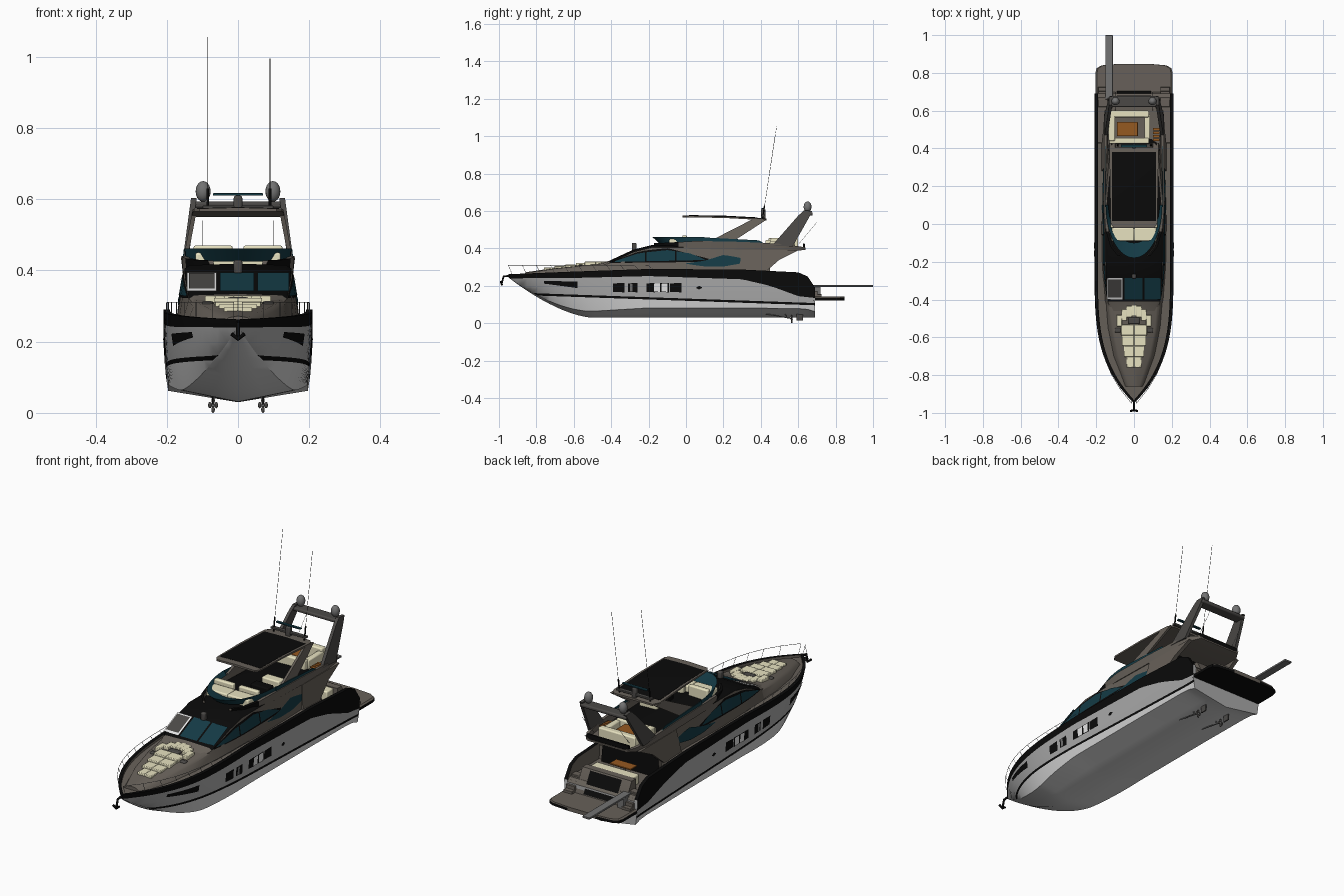
import bpy, bmesh, math
from mathutils import Vector

cube = bpy.data.objects.get("Cube")
if cube:
    bpy.data.objects.remove(cube, do_unlink=True)


def material(name, r, g, b):
    m = bpy.data.materials.new(name)
    m.use_nodes = True
    m.diffuse_color = (r, g, b, 1)
    m.node_tree.nodes["Principled BSDF"].inputs["Base Color"].default_value = (r, g, b, 1)
    return m


SILVER = material("silver hull", .4, .4, .4)
PALE = material("pale hull bottom", .65, .65, .65)
BLACK = material("gloss black", .003, .003, .003)
TAUPE = material("taupe deck", .135, .118, .1)
TEAL = material("teal glass", .007, .043, .06)
CREAM = material("cream cushion", .8, .76, .53)
WOOD = material("wood", .3, .1, .015)
WHITE = material("white pane", .9, .9, .9)
GREY = material("grey metal", .17, .17, .17)
DARK = material("dark grey arch", .07, .066, .062)


def interp(pts, y):
    for (a, u), (b, v) in zip(pts, pts[1:]):
        if y <= b:
            return u + (v - u) * max(0, y - a) / (b - a)
    return pts[-1][1]


def build(name, verts, faces, mats, idx=None, fix=True):
    me = bpy.data.meshes.new(name)
    me.from_pydata(verts, [], faces)
    for m in mats:
        me.materials.append(m)
    if idx:
        me.polygons.foreach_set("material_index", idx)
    if fix:
        bm = bmesh.new()
        bm.from_mesh(me)
        bmesh.ops.remove_doubles(bm, verts=bm.verts, dist=.0003)
        bmesh.ops.recalc_face_normals(bm, faces=bm.faces)
        bm.to_mesh(me)
        bm.free()
    ob = bpy.data.objects.new(name, me)
    bpy.context.collection.objects.link(ob)
    return ob


def loft(name, halves, mats, rule=lambda i, j: 0, cap=0):
    """Skin half sections that start and end on the centre line, mirrored in x."""
    n = len(halves[0]) - 1
    k = 2 * n
    verts = []
    for h in halves:
        verts += h + [(-x, y, z) for x, y, z in h[n - 1:0:-1]]
    faces, idx = [], []
    for i in range(len(halves) - 1):
        for j in range(k):
            a, b = i * k + j, i * k + (j + 1) % k
            faces.append((a, b, b + k, a + k))
            idx.append(rule(i, j if j < n else k - 1 - j))
    faces += [tuple(range(k)), tuple(range(len(verts) - k, len(verts)))]
    return build(name, verts, faces, mats, idx + [cap, cap])


def box(name, x0, x1, y0, y1, z0, z1, mat, bevel=.006):
    v = [(x, y, z) for x in (x0, x1) for y in (y0, y1) for z in (z0, z1)]
    f = [(0, 1, 3, 2), (4, 6, 7, 5), (0, 4, 5, 1), (2, 3, 7, 6), (0, 2, 6, 4), (1, 5, 7, 3)]
    ob = build(name, v, f, [mat])
    if bevel:
        mod = ob.modifiers.new("bevel", "BEVEL")
        mod.width, mod.segments = bevel, 2


def prism(name, pts, xb, xt, thick, mat):
    """Side profile in y and z, made on both sides, leaning from xb to xt."""
    lo, hi = min(p[1] for p in pts), max(p[1] for p in pts)
    n = len(pts)
    for side, s in (("left", 1), ("right", -1)):
        v = [(s * (xb + (xt - xb) * (z - lo) / (hi - lo) - d), y, z) for d in (0, thick) for y, z in pts]
        f = [tuple(range(n)), tuple(range(n, 2 * n))]
        f += [(i, (i + 1) % n, n + (i + 1) % n, n + i) for i in range(n)]
        build(side + "_" + name, v, f, [mat])


def skin_plate(name, low, high, width, mat, off=.003, n=12, rows=3):
    """Thin pane that follows a side surface between two curves, on both sides."""
    y0, y1 = low[0][0], low[-1][0]
    for side, s in (("left", 1), ("right", -1)):
        v, f = [], []
        for i in range(n + 1):
            y = y0 + (y1 - y0) * i / n
            for r in range(rows + 1):
                z = interp(low, y) + (interp(high, y) - interp(low, y)) * r / rows
                v.append((s * (width(y, z) + off), y, z))
        for i in range(n):
            for r in range(rows):
                a = i * (rows + 1) + r
                q = (a, a + rows + 1, a + rows + 2, a + 1)
                f.append(q if s > 0 else q[::-1])
        build(side + "_" + name, v, f, [mat], fix=False)


def tube(name, paths, r, mat):
    cu = bpy.data.curves.new(name, "CURVE")
    cu.dimensions, cu.bevel_depth, cu.bevel_resolution = "3D", r, 1
    for path in paths:
        sp = cu.splines.new("POLY")
        sp.points.add(len(path) - 1)
        for p, c in zip(sp.points, path):
            p.co = (*c, 1)
    cu.materials.append(mat)
    bpy.context.collection.objects.link(bpy.data.objects.new(name, cu))


def ball(name, loc, sx, sz, mat):
    me = bpy.data.meshes.new(name)
    bm = bmesh.new()
    bmesh.ops.create_uvsphere(bm, u_segments=16, v_segments=10, radius=1)
    for v in bm.verts:
        v.co = Vector((v.co.x * sx, v.co.y * sx, v.co.z * sz)) + Vector(loc)
    bm.to_mesh(me)
    bm.free()
    me.materials.append(mat)
    bpy.context.collection.objects.link(bpy.data.objects.new(name, me))


# Hull shape rules: beam, keel, chine, gunwale and black band
SHEER = [(-.95, .262), (-.6, .276), (-.2, .29), (.3, .287), (.6, .272), (.65, .25), (.69, .19)]
BAND = [(-.95, .24), (-.6, .242), (-.2, .252), (.3, .235), (.45, .2), (.6, .145), (.69, .135)]
fore = lambda y: max(0, (-.2 - y) / .75)
beam = lambda y: .209 * (1 - fore(y) ** 3.6)
keel = lambda y: .03 + .215 * max(0, (-.5 - y) / .45) ** 1.6
chine = lambda y: .2 - .16 * fore(y)


def hull_w(y, z):
    k, c = keel(y), chine(y)
    u = max(0, min(1, (z - k) / (interp(SHEER, y) - k)))
    return beam(y) * min(u / c, 1) * max(u, c) ** (.04 + .26 * fore(y) ** 1.5)


def hull_section(y):
    k, t, stripe = keel(y), interp(SHEER, y), .12 - .035 * y
    band, c = interp(BAND, y), chine(y) * (t - k)
    half, z = [], k
    for h in (k, k + c / 2, k + c, stripe, stripe + .012, (stripe + band) / 2, band, t):
        z = max(z, h)
        half.append((hull_w(y, z), y, z))
    deck = t - .012 if y < .43 else min(.2, t - .01)
    w = max(0, beam(y) - .018)
    return half + [(w, y, t), (w, y, deck), (0, y, deck)]


steps = [-.95, -.94, -.925] + [-.91 + .03 * i for i in range(45)] + [.429, .431, .48, .52, .56, .6, .625, .65, .67, .69]
loft("hull", [hull_section(y) for y in steps], [SILVER, BLACK, TAUPE, PALE],
     lambda i, j: 2 if j > 7 else 1 if j in (3, 6, 7) else 3 if j < 3 else 0)

# Hull windows
skin_plate("bow_window", [(-.76, .212), (-.58, .188)], [(-.76, .227), (-.58, .222)], hull_w, BLACK)
for i, (a, b) in enumerate([(-.39, -.33), (-.31, -.26), (-.21, -.165), (-.165, -.09), (-.085, -.025)]):
    skin_plate(f"hull_window_{i}", [(a, .168), (b, .165)], [(a, .213), (b, .215)], hull_w, BLACK)
for i, (a, b) in enumerate([(-.172, -.14), (-.13, -.098)]):
    skin_plate(f"bright_pane_{i}", [(a, .169), (b, .168)], [(a, .211), (b, .212)], hull_w, WHITE, .005)
skin_plate("pale_pane", [(-.3, .17), (-.285, .17)], [(-.3, .21), (-.285, .21)], hull_w, GREY, .005)
skin_plate("porthole", [(.055, .188), (.07, .18), (.085, .188)], [(.055, .192), (.07, .2), (.085, .192)], hull_w, BLACK)


def body(rows):
    """Half sections with bevelled shoulders from y, base width, top width, base z, top z."""
    return [[(0, y, a), (wb, y, a), (wt, y, b - .01), (wt - .015, y, b), (0, y, b + .004)] for y, wb, wt, a, b in rows]


# Foredeck trunk with sunpad and curved sofa
loft("foredeck_trunk", body([(-.86, .05, .04, .25, .268), (-.7, .11, .095, .255, .292),
                             (-.55, .14, .125, .26, .308), (-.38, .155, .14, .26, .325)]), [TAUPE])
for i, (y, w) in enumerate([(-.76, .04), (-.703, .054), (-.646, .064), (-.589, .068)]):
    z = .284 + .15 * (y + .755)
    for s in (-1, 1):
        box(f"sunpad_{i}_{s}", min(0, s * w), max(0, s * w), y, y + .057, z - .015, z + .014, CREAM, .003)
for i in range(-3, 4):
    x, y = .026 * i, -.458 - .006 * i * i
    box(f"foredeck_sofa_{i + 3}", x - .0145, x + .0145, y - .03, y + .03, .29, .329, CREAM, .003)
box("foredeck_table", -.03, .03, -.53, -.495, .29, .325, DARK)
for s in (-1, 1):
    box(f"foredeck_locker_{s}", s * .085 - .016, s * .085 + .016, -.575, -.55, .29, .314, DARK)

# Cabin with sloping windscreen
CABIN = [(-.47, .135, .12, .26, .315), (-.41, .155, .138, .26, .33), (-.28, .166, .148, .26, .39),
         (-.18, .172, .15, .26, .415), (0, .174, .15, .26, .415), (.3, .172, .15, .2, .405), (.45, .166, .15, .2, .395)]
loft("cabin", body(CABIN), [TAUPE, BLACK], lambda i, j: 1 if j >= 2 and i else 0, cap=1)


def cabin_w(y, z):
    col = lambda c: interp([(r[0], r[c]) for r in CABIN], y)
    t = (z - col(3)) / (col(4) - .01 - col(3))
    return col(1) + (col(2) - col(1)) * min(t, 1)


def screen_pane(name, x0, x1, y0, y1, lift, mat):
    z = lambda y: .342 + (y + .4) * .46 + lift
    build(name, [(x0, y0, z(y0)), (x1, y0, z(y0)), (x1, y1, z(y1)), (x0, y1, z(y1))], [(0, 1, 2, 3)], [mat], fix=False)


screen_pane("centre_windscreen", -.05, .045, -.4, -.285, 0, TEAL)
screen_pane("left_windscreen", .055, .143, -.4, -.285, 0, TEAL)
screen_pane("open_hatch_frame", -.143, -.06, -.4, -.285, 0, WHITE)
screen_pane("open_hatch", -.137, -.066, -.39, -.295, .003, DARK)
skin_plate("window_surround", [(-.4, .322), (.12, .328)], [(-.4, .328), (-.25, .385), (-.1, .402), (.12, .345)], cabin_w, BLACK, .002)
skin_plate("front_side_window", [(-.38, .328), (.1, .338)], [(-.38, .332), (-.25, .375), (-.1, .391), (.03, .372), (.1, .341)], cabin_w, TEAL, .004)
skin_plate("aft_side_window", [(0, .318), (.1, .303), (.2, .303), (.34, .328)],
           [(0, .32), (.1, .334), (.2, .365), (.28, .352), (.34, .331)], cabin_w, TEAL, .004)
for i, y in enumerate((-.22, -.06)):
    skin_plate(f"window_pillar_{i}", [(y, .33), (y + .008, .33)], [(y, .385), (y + .008, .385)], cabin_w, BLACK, .006, 1)
prism("cabin_wing", [(.28, .27), (.42, .27), (.5, .34), (.6, .39), (.3, .392)], .172, .156, .02, TAUPE)
box("searchlight", -.012, .012, -.29, -.265, .39, .43, DARK)

# Flybridge tub
FLY = [(-.17, .07, .085, .4, .428), (-.12, .115, .125, .4, .43), (-.04, .145, .148, .4, .434), (.06, .155, .158, .397, .44),
       (.3, .155, .16, .392, .435), (.5, .152, .158, .387, .425), (.6, .14, .145, .388, .412), (.64, .115, .12, .393, .405)]
loft("flybridge", [[(0, y, a), (wb, y, a), (wt, y, b), (wt - .015, y, b), (wt - .02, y, a + .008), (0, y, a + .008)]
                   for y, wb, wt, a, b in FLY], [TAUPE, BLACK], lambda i, j: 1 if i < 2 and j < 3 else 0)

# Flybridge windscreen curving round the front, with low side glass behind
screen, quads = [], []
for i in range(21):
    t = math.pi * (i / 20 - .5)
    s, c = math.sin(t), math.cos(t)
    screen += [(.148 * s, .1 - .24 * c, .425), (.15 * s, .1 - .28 * c, .461), (.135 * s, .1 - .2 * c, .44)]
    if i:
        quads += [(3 * i - 3 + r, 3 * i + r, 3 * i + 1 + r, 3 * i - 2 + r) for r in (0, 1)]
build("flybridge_windscreen", screen, quads, [TEAL], fix=False)
prism("side_glass", [(.09, .435), (.42, .425), (.39, .443), (.09, .459)], .155, .153, .003, TEAL)

# Flybridge furniture
for s in (-1, 1):
    box(f"front_lounge_{s}", s * .06 - .06, s * .06 + .06, -.09, -.02, .4, .45, CREAM)
    box(f"front_backrest_{s}", s * .07 - .055, s * .07 + .055, -.02, .005, .4, .47, CREAM)
box("helm_console", .02, .12, .07, .12, .4, .45, BLACK)
box("helm_seat", .02, .12, .16, .21, .4, .45, CREAM)
box("aft_lounge_back", -.13, .08, .565, .6, .39, .455, CREAM)
box("aft_lounge_front", -.13, .08, .425, .455, .39, .445, CREAM)
box("aft_lounge_side", -.135, -.1, .44, .59, .39, .455, CREAM)
box("aft_lounge_end", .055, .085, .45, .58, .39, .44, CREAM)
box("flybridge_table", -.09, .02, .465, .54, .43, .438, WOOD, .002)
box("table_leg", -.045, -.025, .49, .51, .39, .43, GREY, 0)
for i in range(4):
    box(f"stair_tread_{i}", .1, .135, .44 + .018 * i, .453 + .018 * i, .41, .415, WOOD, 0)

# Hardtop on swept supports
prism("hardtop_support", [(.1, .425), (.24, .43), (.43, .553), (.36, .558)], .155, .13, .012, TAUPE)
loft("hardtop", [[(0, y, z), (w, y, z), (w, y, z + .008), (0, y, z + .011)] for y, w, z in
                 ((-.02, .108, .566), (0, .123, .566), (.2, .127, .563), (.4, .13, .552), (.43, .11, .55))], [TAUPE])
loft("sunroof_panel", [[(0, y, z), (.116, y, z), (.116, y, z + .004), (0, y, z + .007)] for y, z in
                       ((.015, .571), (.2, .5685), (.38, .559))], [BLACK])

# Radar arch, domes, scanner and aerials
prism("arch_leg", [(.46, .415), (.57, .41), (.655, .56), (.675, .6), (.63, .603), (.6, .575)], .158, .132, .016, DARK)
box("arch_crossbar", -.132, .132, .62, .677, .575, .593, DARK)
box("flybridge_aft_rail", -.12, .12, .625, .635, .4, .425, BLACK, .002)
for s in (-1, 1):
    ball(f"satellite_dome_{s}", (s * .098, .65, .622), .021, .029, GREY)
    tube(f"flag_staff_{s}", [[(s * .1, .6, .42), (s * .1, .7, .54)]], .0008, GREY)
box("scanner_mast", -.012, .012, .4, .425, .55, .61, DARK)
box("radar_scanner", -.07, .07, .405, .42, .61, .617, TEAL, .002)
box("aerial_bar", -.1, .1, .405, .425, .572, .582, DARK, .002)
tube("aerials", [[(-.085, .41, .56), (-.085, .485, 1.055)], [(.09, .41, .56), (.09, .475, .995)]], .0009, BLACK)
tube("aerial_bases", [[(x, .41, .56), (x, .42, .63)] for x in (-.085, .09)], .004, BLACK)

# Cockpit, stern block with garage door, steps, platform and gangway
box("cockpit_sofa", -.12, .12, .55, .605, .2, .25, CREAM)
box("cockpit_table", -.06, .06, .48, .535, .245, .252, WOOD, .002)
box("cockpit_pedestal", -.01, .01, .5, .52, .2, .245, GREY, 0)
loft("stern_block", [[(0, y, .135), (.14, y, .135), (.14, y, z), (0, y, z)] for y, z in ((.605, .252), (.64, .252), (.7, .142))], [TAUPE])
build("garage_door", [(-.09, .703, .148), (.09, .703, .148), (.09, .648, .248), (-.09, .648, .248)], [(0, 1, 2, 3)], [BLACK], fix=False)
for s in (-1, 1):
    for i in range(4):
        box(f"stern_step_{s}_{i}", s * .165 - .025, s * .165 + .025, .62, .725 - .022 * i, .135, .155 + .018 * i, TAUPE, .002)
loft("swim_platform", [[(0, y, .122), (w, y, .122), (w, y, .136), (w - .008, y, .142), (0, y, .142)] for y, w in
                       ((.68, .204), (.8, .204), (.825, .198), (.84, .17), (.848, .08))], [TAUPE, BLACK], lambda i, j: j < 2)
box("gangway", -.152, -.112, .66, 1, .194, .204, GREY, .002)
box("gangway_mount", -.15, -.114, .66, .72, .14, .195, GREY, .002)

# Bow rails, anchor and running gear
for s in (-1, 1):
    pts = [(s * max(.012, beam(y) - .008), y, interp(SHEER, y)) for y in [-.93 + .075 * i for i in range(11)]]
    tops = [(x, y - .02, z + .048 - .003 * i) for i, (x, y, z) in enumerate(pts)]
    tube(f"bow_rail_{s}", [tops] + [[a, b] for a, b in zip(pts, tops)], .001, GREY)
    tube(f"propeller_shaft_{s}", [[(s * .07, .4, .055), (s * .07, .57, .024)], [(s * .07, .52, .07), (s * .07, .54, .03)]], .003, GREY)
    ball(f"propeller_hub_{s}", (s * .07, .565, .022), .006, .006, GREY)
    for i in range(4):
        t = math.pi * (i / 2 + .5)
        ball(f"propeller_blade_{s}_{i}", (s * .07 + .009 * math.cos(t), .565, .022 + .013 * math.sin(t)), .005, .009, DARK)
    box(f"rudder_{s}", s * .07 - .003, s * .07 + .003, .59, .625, .015, .07, DARK, 0)
tube("anchor", [[(0, -.93, .255), (0, -.975, .25), (0, -.985, .215)], [(-.018, -.99, .222), (0, -.985, .207), (.018, -.99, .222)]], .006, BLACK)

# Smooth shading with sharp creases kept
bpy.ops.object.select_all(action="DESELECT")
for ob in bpy.context.collection.objects:
    if ob.type == "MESH":
        ob.select_set(True)
        bpy.context.view_layer.objects.active = ob
bpy.ops.object.shade_smooth_by_angle(angle=math.radians(35))
